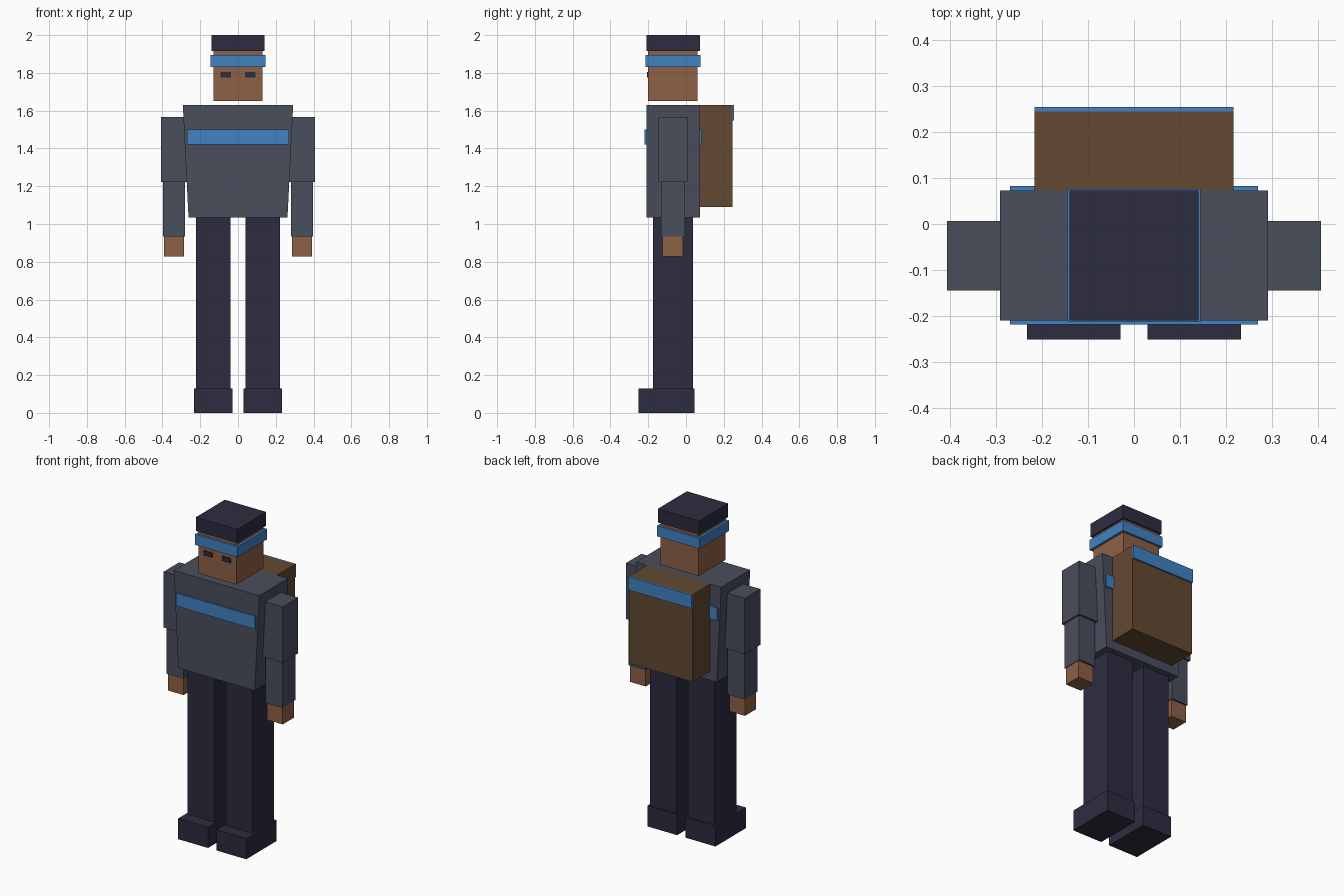
import bpy, bmesh

if "Cube" in bpy.data.objects:
    bpy.data.objects.remove(bpy.data.objects["Cube"])


def material(name, hex_code):
    def linear(c):
        c /= 255
        return c / 12.92 if c <= 0.04045 else ((c + 0.055) / 1.055) ** 2.4
    m = bpy.data.materials.new(name)
    rgb = [linear(int(hex_code[i:i + 2], 16)) for i in (0, 2, 4)]
    m.diffuse_color = (*rgb, 1)
    m.use_nodes = True
    m.node_tree.nodes["Principled BSDF"].inputs["Base Color"].default_value = m.diffuse_color
    return m


GREY = material("grey_cloth", "4A4E5C")
NAVY = material("dark_navy", "2C2C40")
SKIN = material("skin_brown", "8D6045")
BLUE = material("trim_blue", "4082C2")
LEATHER = material("pack_brown", "624932")


def box(name, x, y, z, mat, bottom_scale=1.0):
    """Box from (min, max) ranges; the bottom may be narrowed in x."""
    bm = bmesh.new()
    bmesh.ops.create_cube(bm, size=1)
    for v in bm.verts:
        low = v.co.z < 0
        k = bottom_scale if low else 1.0
        v.co.x = (x[0] + x[1]) / 2 + v.co.x * (x[1] - x[0]) * k
        v.co.y = y[0] if v.co.y < 0 else y[1]
        v.co.z = z[0] if low else z[1]
    mesh = bpy.data.meshes.new(name)
    bm.to_mesh(mesh)
    bm.free()
    mesh.materials.append(mat)
    ob = bpy.data.objects.new(name, mesh)
    bpy.context.collection.objects.link(ob)
    return ob


def pair(name, x, y, z, mat):
    """Same box on both sides of the body."""
    box("left_" + name, x, y, z, mat)
    box("right_" + name, (-x[1], -x[0]), y, z, mat)


# Legs and feet
pair("foot", (0.029, 0.233), (-0.252, 0.045), (0, 0.128), NAVY)
pair("leg", (0.04, 0.222), (-0.175, 0.037), (0.128, 1.035), NAVY)

# Tapered torso with a chest stripe front and back
box("torso", (-0.292, 0.292), (-0.21, 0.073), (1.035, 1.63), GREY, 0.262 / 0.292)
box("chest_stripe", (-0.27, 0.27), (-0.2195, -0.21), (1.42, 1.50), BLUE)
box("back_stripe", (-0.27, 0.27), (0.073, 0.0825), (1.42, 1.50), BLUE)

# Arms and hands
pair("upper_arm", (0.272, 0.407), (-0.145, 0.007), (1.222, 1.567), GREY)
pair("forearm", (0.281, 0.397), (-0.133, -0.005), (0.935, 1.222), GREY)
pair("hand", (0.286, 0.393), (-0.124, -0.015), (0.828, 0.935), SKIN)

# Head, eyes, headband and cap
box("head", (-0.13, 0.13), (-0.2, 0.062), (1.652, 1.915), SKIN)
pair("eye", (0.036, 0.092), (-0.207, -0.2), (1.776, 1.804), NAVY)
box("headband", (-0.145, 0.145), (-0.214, 0.076), (1.83, 1.895), BLUE)
box("cap", (-0.141, 0.141), (-0.21, 0.073), (1.915, 2.0), NAVY)

# Backpack with a flap plate
box("backpack", (-0.217, 0.217), (0.073, 0.2455), (1.09, 1.63), LEATHER)
box("backpack_flap", (-0.217, 0.217), (0.2455, 0.255), (1.547, 1.63), BLUE)
